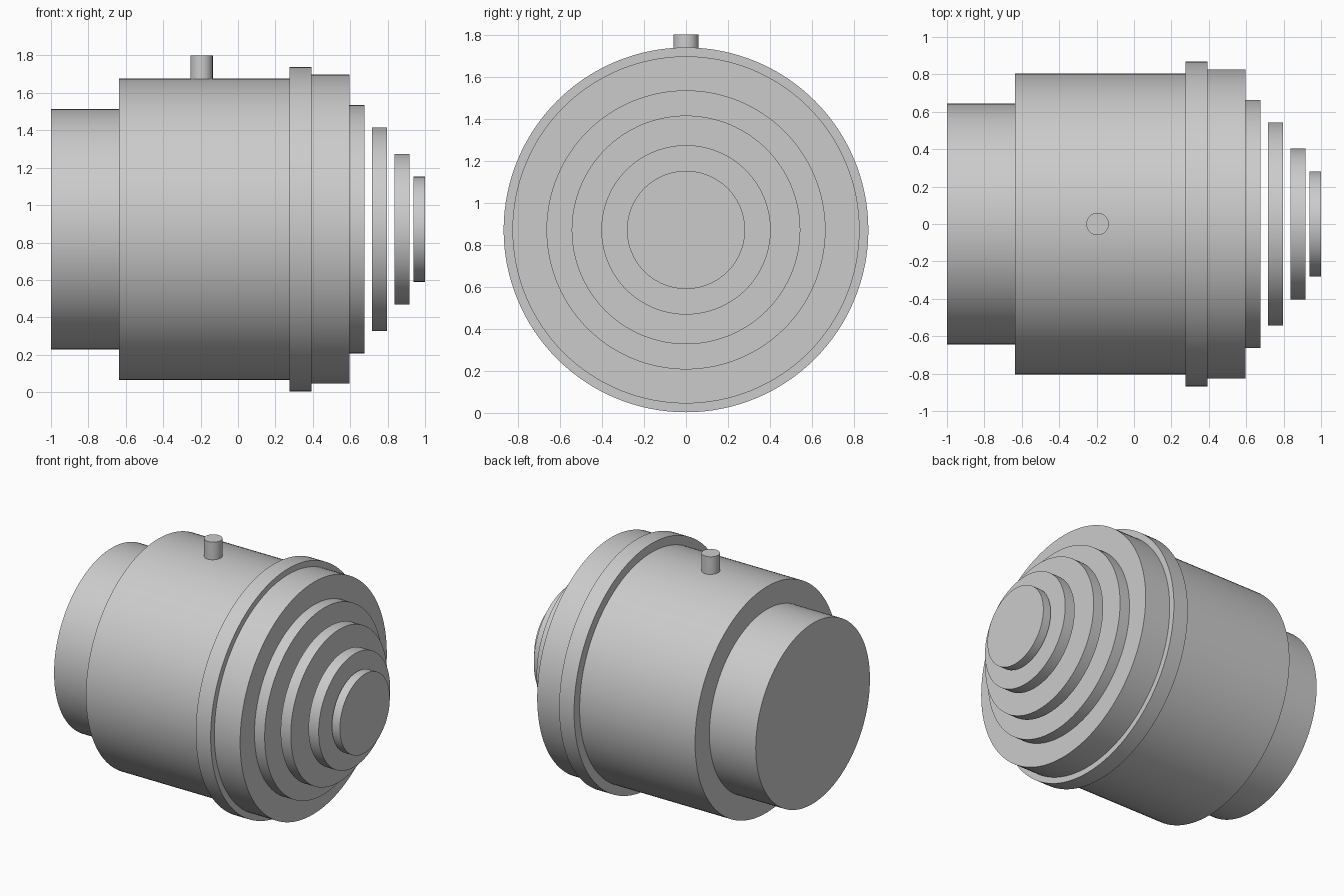
import bpy
import math

cube = bpy.data.objects.get("Cube")
if cube:
    bpy.data.objects.remove(cube, do_unlink=True)

AXIS_Z = 0.871  # height of the shared horizontal axis

grey = bpy.data.materials.new("light_grey")
grey.use_nodes = True
colour = (0.6, 0.6, 0.6, 1.0)
grey.diffuse_color = colour
grey.node_tree.nodes["Principled BSDF"].inputs["Base Color"].default_value = colour


def cylinder(name, radius, depth, location, rotation=(0, 0, 0), sides=128):
    bpy.ops.mesh.primitive_cylinder_add(
        vertices=sides, radius=radius, depth=depth,
        location=location, rotation=rotation)
    obj = bpy.context.object
    obj.name = name
    obj.data.materials.append(grey)
    bpy.ops.object.shade_smooth_by_angle(angle=math.radians(30))
    return obj


# Coaxial sections along x: name, radius, start, end
sections = [
    ("rear_barrel", 0.643, -1.0, -0.635),
    ("main_body", 0.805, -0.635, 0.275),
    ("flange_ring", 0.868, 0.275, 0.392),
    ("front_collar", 0.826, 0.392, 0.595),
    ("front_step", 0.664, 0.595, 0.675),
    ("large_disc", 0.544, 0.717, 0.797),
    ("medium_disc", 0.403, 0.838, 0.918),
    ("small_disc", 0.281, 0.938, 1.0),
]
for name, radius, start, end in sections:
    cylinder(name, radius, end - start, ((start + end) / 2, 0, AXIS_Z),
             rotation=(0, math.pi / 2, 0))

# Upright pin on top of the body
pin_bottom, pin_top = 1.67, 1.8
cylinder("top_pin", 0.06, pin_top - pin_bottom,
         (-0.195, 0, (pin_bottom + pin_top) / 2), sides=48)
